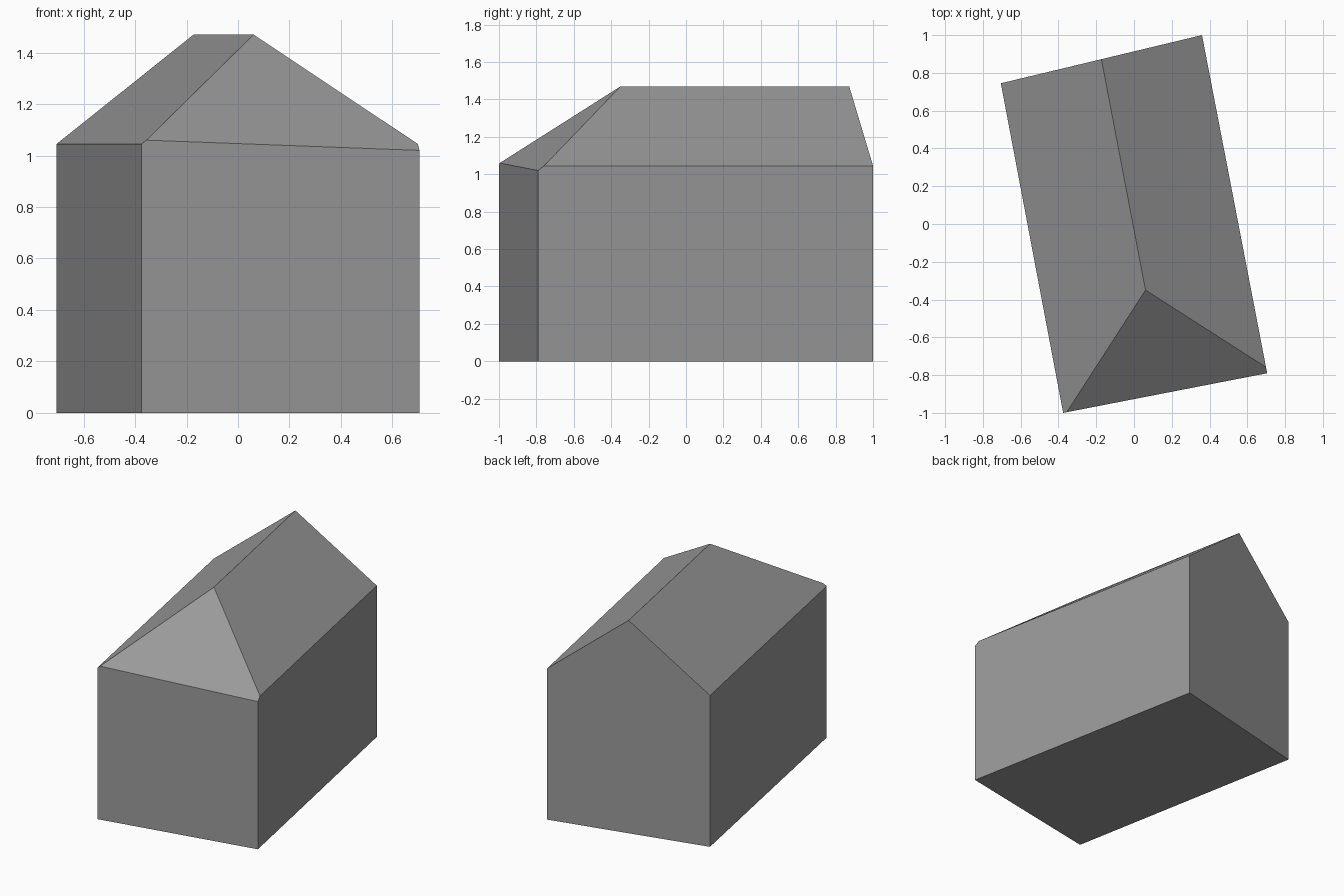
import bpy
import bmesh
from mathutils import Vector

cube = bpy.data.objects.get("Cube")
if cube:
    bpy.data.objects.remove(cube, do_unlink=True)

EAVE, RIDGE = 1.045, 1.47

# Plain grey for the whole building
grey = bpy.data.materials.new("plain_grey")
grey.use_nodes = True
colour = (0.32, 0.32, 0.32, 1)
grey.diffuse_color = colour
grey.node_tree.nodes["Principled BSDF"].inputs["Base Color"].default_value = colour


def gable(bm, a, b):
    """Five-sided end wall standing on the ground line from a to b."""
    a, b = Vector(a), Vector(b)
    mid = (a + b) / 2
    outline = [(a, 0), (b, 0), (b, EAVE), (mid, RIDGE), (a, EAVE)]
    return [bm.verts.new((p.x, p.y, z)) for p, z in outline]


# Gabled house volume between the front and back end walls
bm = bmesh.new()
front = gable(bm, (-0.375, -1.0), (0.705, -0.79))
back = gable(bm, (-0.705, 0.745), (0.36, 1.0))
bm.faces.new(front)
bm.faces.new(reversed(back))
for i in range(5):
    j = (i + 1) % 5
    bm.faces.new((front[i], back[i], back[j], front[j]))

# Slice off the front gable to leave the sloping hip
ridge_end = Vector((0.06, -0.35, RIDGE))
hip_left = Vector((-0.36, -0.997, 1.06))
hip_right = Vector((0.705, -0.79, 1.02))
normal = (hip_right - hip_left).cross(ridge_end - hip_left).normalized()
cut = bmesh.ops.bisect_plane(
    bm, geom=bm.verts[:] + bm.edges[:] + bm.faces[:], dist=0.0001,
    plane_co=ridge_end, plane_no=normal, clear_outer=True)
rim = [e for e in bm.edges if e.is_boundary]
bmesh.ops.holes_fill(bm, edges=rim, sides=0)
bmesh.ops.recalc_face_normals(bm, faces=bm.faces[:])

mesh = bpy.data.meshes.new("house_body")
bm.to_mesh(mesh)
bm.free()
mesh.materials.append(grey)
house = bpy.data.objects.new("house_body", mesh)
bpy.context.collection.objects.link(house)
